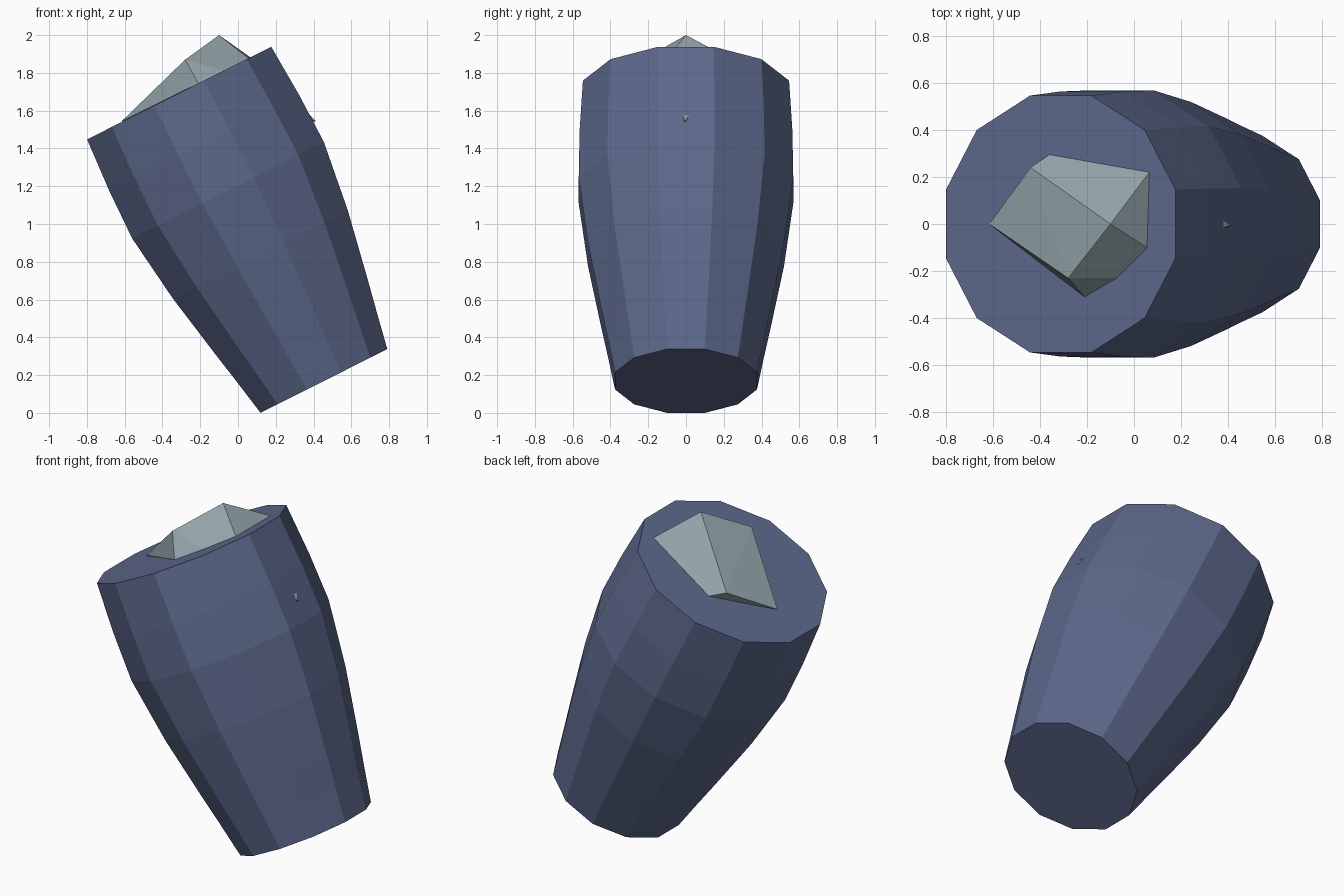
import bpy, bmesh, math
from mathutils import Matrix, Vector

if "Cube" in bpy.data.objects:
    bpy.data.objects.remove(bpy.data.objects["Cube"])


def material(name, rgb):
    m = bpy.data.materials.new(name)
    m.diffuse_color = (*rgb, 1)
    m.use_nodes = True
    m.node_tree.nodes["Principled BSDF"].inputs["Base Color"].default_value = m.diffuse_color
    return m


def add_object(name, bm, mat):
    bmesh.ops.recalc_face_normals(bm, faces=bm.faces)
    me = bpy.data.meshes.new(name)
    bm.to_mesh(me)
    bm.free()
    me.materials.append(mat)
    ob = bpy.data.objects.new(name, me)
    bpy.context.collection.objects.link(ob)
    return ob


slate_blue = material("slate blue", (0.107, 0.138, 0.255))
pale_stone = material("pale grey stone", (0.283, 0.361, 0.386))

# Tilted twelve-sided barrel: (distance along axis, radius)
SIDES = 12
profile = [(0, 0.389), (0.19, 0.426), (0.375, 0.464), (0.75, 0.537),
           (1.13, 0.588), (1.41, 0.583), (1.706, 0.565)]
tilt = Matrix.Translation((0.455, 0, 0.169)) @ Matrix.Rotation(math.radians(-26.7), 4, 'Y')
bm = bmesh.new()
rings = []
for d, r in profile:
    angles = [math.tau * (i + 0.5) / SIDES for i in range(SIDES)]
    rings.append([bm.verts.new(tilt @ Vector((r * math.cos(a), r * math.sin(a), d)))
                  for a in angles])
for lo, hi in zip(rings, rings[1:]):
    for i in range(SIDES):
        j = (i + 1) % SIDES
        bm.faces.new((lo[i], lo[j], hi[j], hi[i]))
bm.faces.new(rings[0][::-1])
bm.faces.new(rings[-1])
add_object("barrel_body", bm, slate_blue)

# Faceted stone set in the top, with a buried tip just piercing the side
corners = [(-0.10, 0, 2.0), (-0.28, -0.23, 1.87), (-0.44, 0.24, 1.69),
           (-0.615, 0, 1.545), (-0.36, 0.295, 1.67), (0.065, 0.22, 1.883),
           (0.055, -0.10, 1.878), (-0.075, -0.23, 1.813), (-0.21, -0.31, 1.745),
           (0.412, -0.005, 1.545), (-0.15, 0, 1.30)]
bm = bmesh.new()
for c in corners:
    bm.verts.new(c)
hull = bmesh.ops.convex_hull(bm, input=bm.verts)
loose = [v for v in bm.verts if not v.link_faces]
bmesh.ops.delete(bm, geom=loose, context='VERTS')
add_object("faceted_stone", bm, pale_stone)
